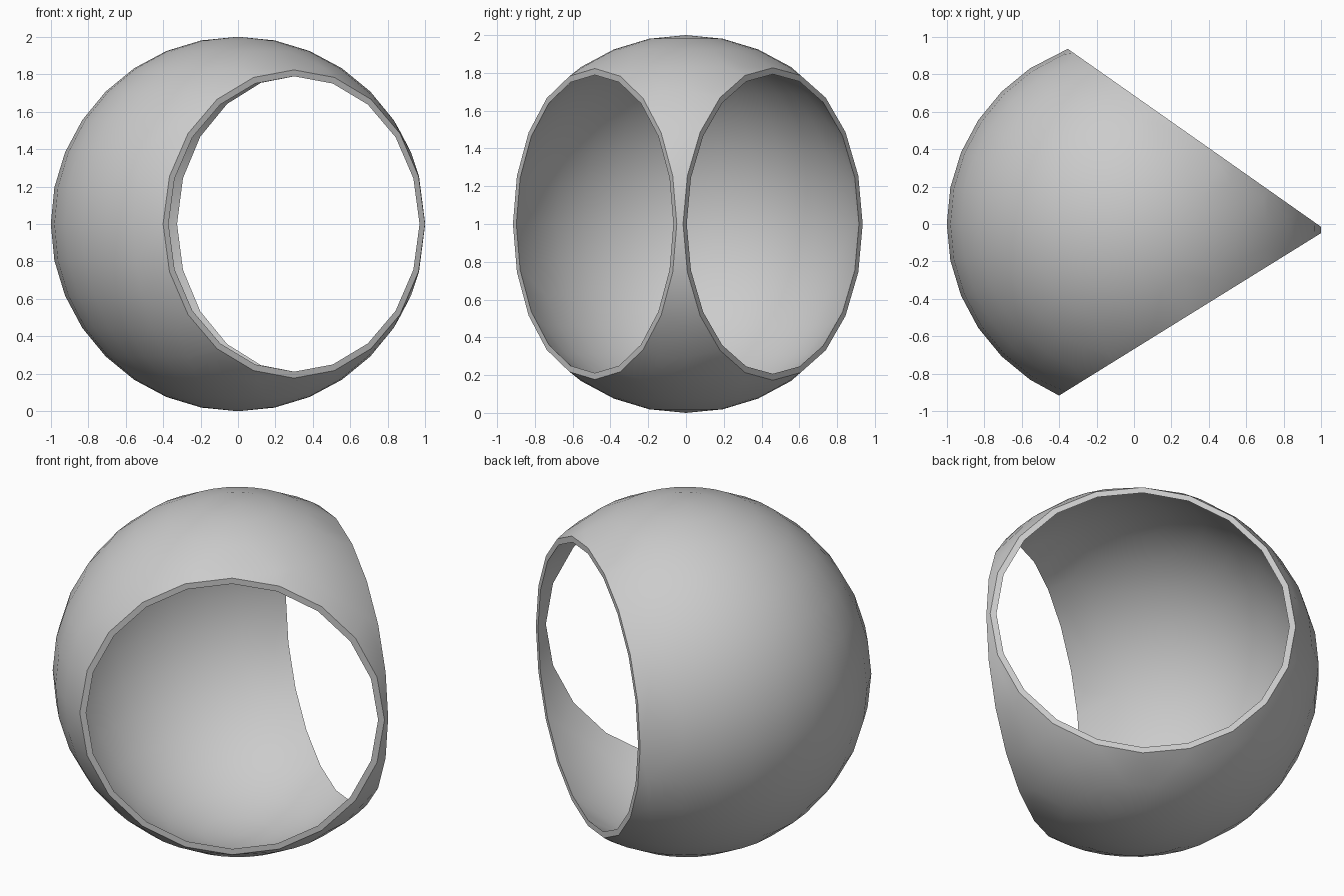
import bpy, bmesh
from math import sin, cos, pi, radians
from mathutils import Vector

cube = bpy.data.objects.get("Cube")
if cube:
    bpy.data.objects.remove(cube)

CENTRE = Vector((0, 0, 1))
OUTER, INNER = 1.0, 0.972
SIDES = 20
# Each opening: heading of its axis and half-angle of the removed cap, in degrees
OPENINGS = [(54.9, 55.8), (-58.2, 55.4)]


def opening_axis(heading):
    a = radians(heading)
    return Vector((cos(a), sin(a), 0))


def ring_points(heading, half, radius):
    """Many-sided rim where a flat cut meets a sphere of the given radius."""
    axis = opening_axis(heading)
    side = Vector((-axis.y, axis.x, 0))
    d = cos(radians(half))
    r = (radius ** 2 - d ** 2) ** 0.5
    angles = [2 * pi * i / SIDES for i in range(SIDES)]
    return [axis * d + side * r * cos(t) + Vector((0, 0, r * sin(t))) for t in angles]


def add_shell(bm, radius):
    """Sphere with both caps sliced off and left open; returns its rims."""
    ball = bmesh.new()
    bmesh.ops.create_uvsphere(ball, u_segments=32, v_segments=16, radius=radius)
    points = [v.co.copy() for v in ball.verts]
    ball.free()
    for heading, half in OPENINGS:
        axis, d = opening_axis(heading), cos(radians(half))
        points = [p for p in points if p.dot(axis) < d - 0.03]
    verts = [bm.verts.new(p) for p in points]
    rims = [[bm.verts.new(p) for p in ring_points(h, a, radius)] for h, a in OPENINGS]
    everything = verts + rims[0] + rims[1]
    bmesh.ops.convex_hull(bm, input=everything)
    own = set(everything)
    faces = [f for f in bm.faces if all(v in own for v in f.verts)]
    caps = [f for f in faces if any(all(v in rim for v in f.verts) for rim in rims)]
    bmesh.ops.delete(bm, geom=caps, context='FACES_ONLY')
    # Remove leftover chords across the openings
    loose = [e for e in bm.edges if not e.link_faces]
    bmesh.ops.delete(bm, geom=loose, context='EDGES')
    return rims


# Hollow shell: outer and inner skins joined by flat rims
bm = bmesh.new()
outer_rims = add_shell(bm, OUTER)
inner_rims = add_shell(bm, INNER)
for outer, inner in zip(outer_rims, inner_rims):
    for i in range(SIDES):
        j = (i + 1) % SIDES
        bm.faces.new((outer[i], outer[j], inner[j], inner[i]))
bmesh.ops.recalc_face_normals(bm, faces=bm.faces[:])
bmesh.ops.translate(bm, verts=bm.verts[:], vec=CENTRE)

mesh = bpy.data.meshes.new("hollow_shell")
bm.to_mesh(mesh)
bm.free()
shell = bpy.data.objects.new("hollow_shell", mesh)
bpy.context.collection.objects.link(shell)

# Plain grey finish
grey = bpy.data.materials.new("light_grey")
grey.use_nodes = True
colour = (0.6, 0.6, 0.6, 1)
grey.diffuse_color = colour
grey.node_tree.nodes["Principled BSDF"].inputs["Base Color"].default_value = colour
mesh.materials.append(grey)

bpy.ops.object.select_all(action='DESELECT')
shell.select_set(True)
bpy.context.view_layer.objects.active = shell
bpy.ops.object.shade_smooth_by_angle(angle=radians(30))
